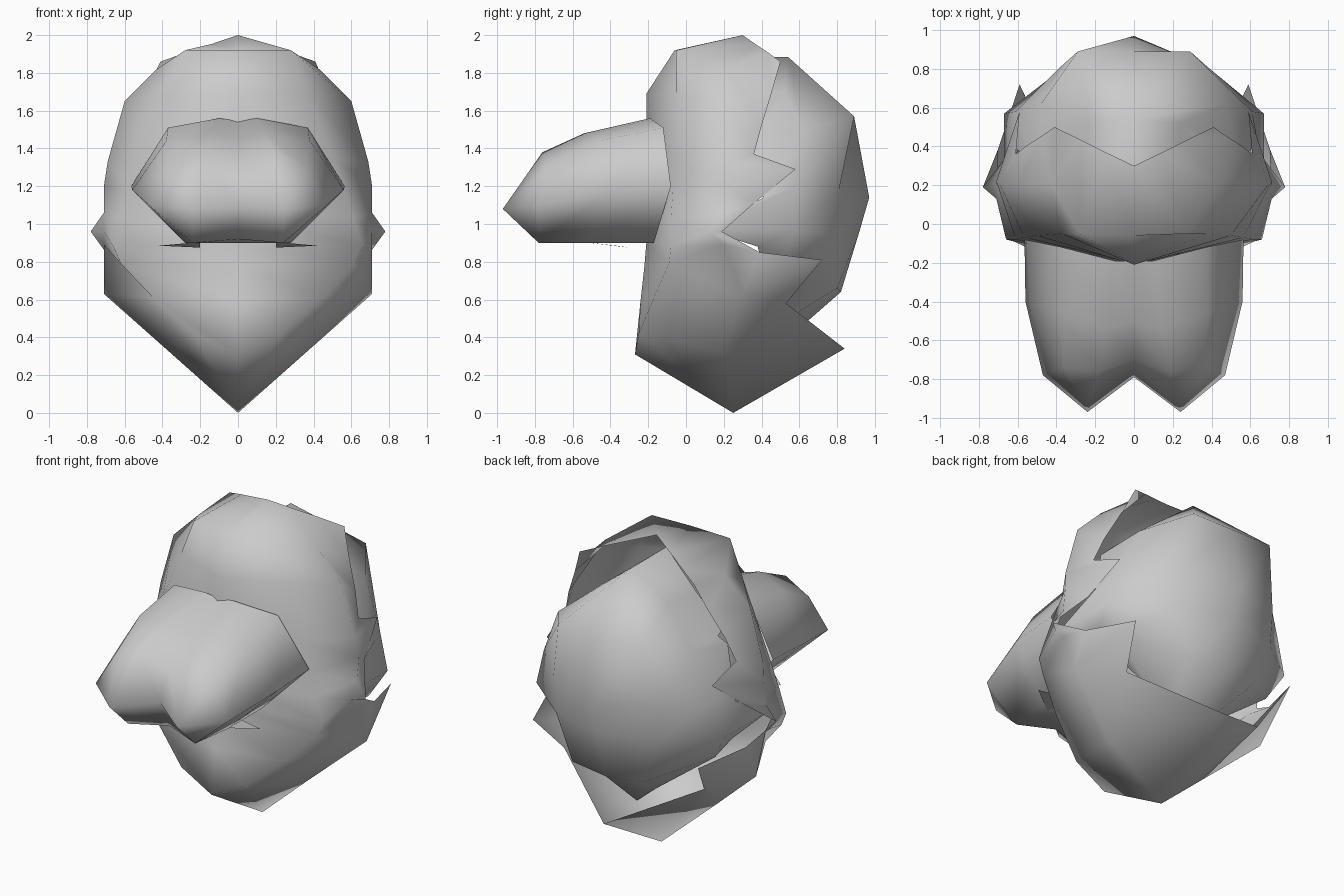
import bpy, bmesh

cube = bpy.data.objects.get("Cube")
if cube:
    bpy.data.objects.remove(cube, do_unlink=True)

grey = bpy.data.materials.new("light grey")
grey.use_nodes = True
grey.diffuse_color = (0.6, 0.6, 0.6, 1)
grey.node_tree.nodes["Principled BSDF"].inputs["Base Color"].default_value = (0.6, 0.6, 0.6, 1)


def loft(name, rows):
    """Skin rows of points for the +x half, mirror them and weld the centre."""
    bm = bmesh.new()
    for s in (1, -1):
        grid = [[bm.verts.new((s * x, y, z)) for x, y, z in row] for row in rows]
        for a, b in zip(grid, grid[1:]):
            for i in range(len(a) - 1):
                quad = (a[i], a[i + 1], b[i + 1], b[i])
                bm.faces.new(quad if s > 0 else quad[::-1])
    bmesh.ops.remove_doubles(bm, verts=bm.verts[:], dist=0.0005)
    bmesh.ops.recalc_face_normals(bm, faces=bm.faces[:])
    for f in bm.faces:
        f.smooth = True
    mesh = bpy.data.meshes.new(name)
    bm.to_mesh(mesh)
    bm.free()
    mesh.materials.append(grey)
    obj = bpy.data.objects.new(name, mesh)
    bpy.context.collection.objects.link(obj)


def section(centre, *points):
    """Row from the centre line (y, z) out through the corner and side to the rim."""
    return [(0, *centre), *points]


# Face shell from crown to chin keel, ending in a jagged rim
loft("face_shell", [
    section((.30, 2.0), (.14, .367, 1.953), (.28, .437, 1.906), (.41, .50, 1.86)),
    section((-.06, 1.92), (.28, -.05, 1.92), (.43, .21, 1.82), (.475, .455, 1.70)),
    section((-.21, 1.69), (.37, -.05, 1.69), (.60, .20, 1.65), (.56, .40, 1.52)),
    section((-.21, 1.40), (.50, -.06, 1.35), (.69, .20, 1.33), (.61, .36, 1.37)),
    section((-.20, 1.20), (.565, -.07, 1.17), (.71, .22, 1.20), (.59, .58, 1.29)),
    section((-.20, 1.05), (.61, -.08, 1.03), (.71, .20, 1.06), (.65, .36, 1.11)),
    section((-.21, .90), (.66, -.08, .88), (.71, .13, .96), (.78, .19, .96)),
    section((-.22, .78), (.62, -.09, .79), (.71, .20, .89), (.70, .39, .85)),
    section((-.24, .60), (.45, -.17, .61), (.71, .30, .63), (.59, .72, .81)),
    section((-.27, .31), (.23, -.25, .42), (.36, .20, .32), (.50, .53, .58)),
    section((.25, 0), (0, .25, 0), (0, .25, 0), (0, .84, .34)),
])

# Back shell of the head: a ridge on top, tucked inside the face shell
loft("back_shell", [
    section((.20, 1.885), (0, .20, 1.885), (.24, .25, 1.69), (.46, .28, 1.51)),
    section((.54, 1.885), (0, .54, 1.885), (.24, .52, 1.70), (.48, .36, 1.50)),
    section((.89, 1.57), (.29, .89, 1.57), (.48, .62, 1.50), (.53, .33, 1.45)),
    section((.97, 1.14), (.38, .81, 1.18), (.61, .58, 1.20), (.64, .41, 1.14)),
    section((.915, .95), (.36, .81, .95), (.67, .57, .97), (.67, .10, .97)),
    section((.82, .64), (.25, .80, .66), (.57, .52, .80), (.60, .38, .88)),
    section((.50, .36), (.13, .49, .47), (.25, .46, .58), (.40, .42, .70)),
])

# Muzzle: rings from the face forward to a two-lobed tip
tip, notch = (.24, -.97, 1.08), (0, -.79, 1.10)
loft("muzzle", [
    [(0, -.19, 1.545), (.10, -.19, 1.56), (.37, -.12, 1.51),
     (.565, -.08, 1.20), (.28, -.17, .90), (0, -.20, .90)],
    [(0, -.50, 1.45), (.14, -.54, 1.48), (.38, -.46, 1.44),
     (.56, -.40, 1.18), (.28, -.50, .90), (0, -.50, .90)],
    [(0, -.70, 1.30), (.18, -.76, 1.38), (.36, -.74, 1.30),
     (.47, -.78, 1.10), (.24, -.78, .90), (0, -.70, .92)],
    [notch, tip, tip, tip, tip, notch],
])

# Thin pointed flaps under the muzzle
loft("muzzle_flaps", [
    [(.20, -.55, .905), (.42, -.37, .885)],
    [(.20, -.30, .875), (.42, -.37, .885)],
])
